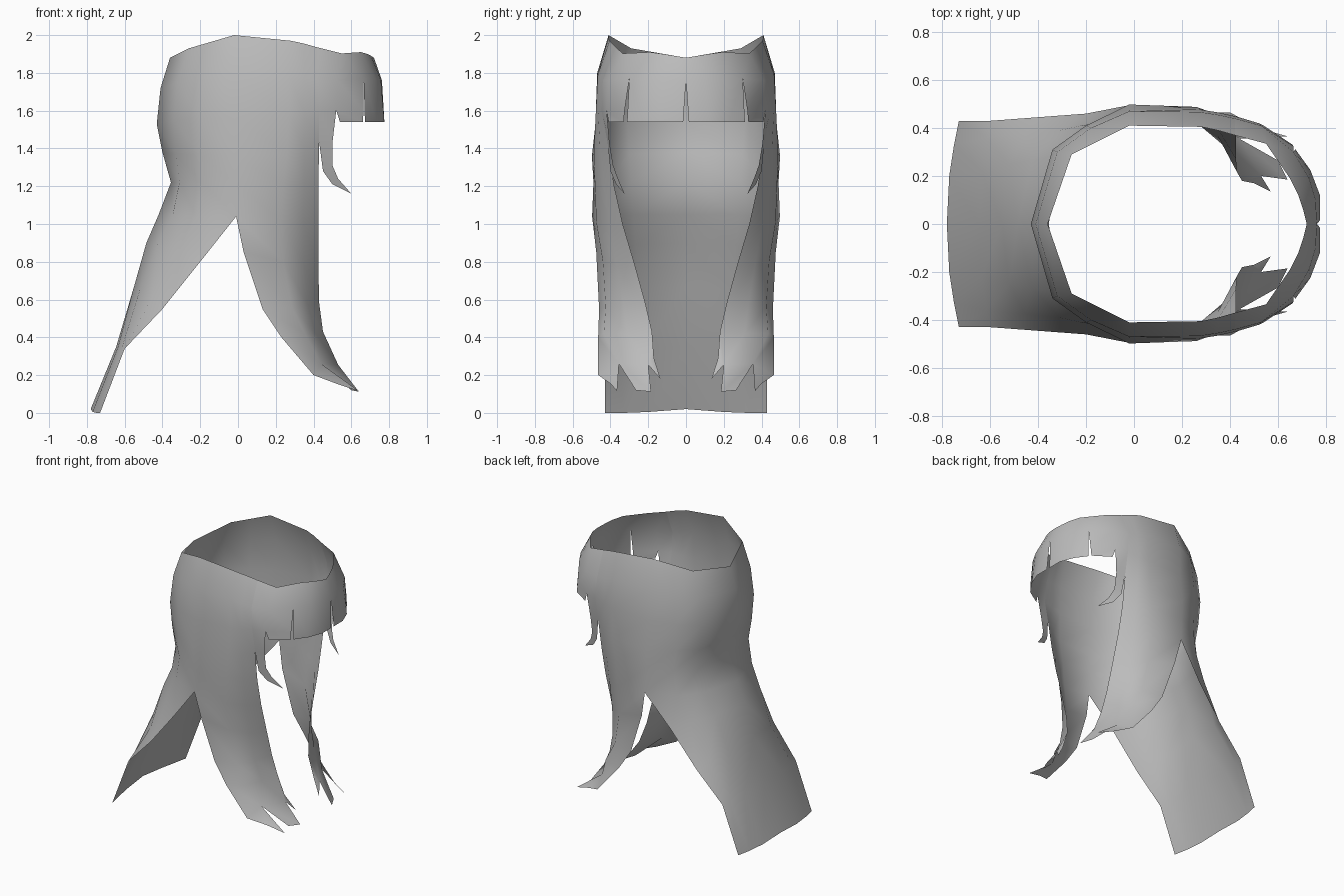
import bpy, bmesh

mat = bpy.data.materials.new("plain grey")
mat.diffuse_color = (0.5, 0.5, 0.5, 1)


def build(name, panels, tips=()):
    """Skin each grid of rows, weld shared edges, mirror across y."""
    bm = bmesh.new()

    def face(pts):
        bm.faces.new([bm.verts.new(p) for p in pts])

    for rows in panels:
        for a, b in zip(rows, rows[1:]):
            for i in range(len(a) - 1):
                face((a[i], a[i + 1], b[i + 1], b[i]))
    for tip in tips:
        face(tip)
    bmesh.ops.remove_doubles(bm, verts=bm.verts, dist=0.001)
    me = bpy.data.meshes.new(name)
    bm.to_mesh(me)
    bm.free()
    me.materials.append(mat)
    for p in me.polygons:
        p.use_smooth = True
    ob = bpy.data.objects.new(name, me)
    bpy.context.collection.objects.link(ob)
    m = ob.modifiers.new("mirror", 'MIRROR')
    m.use_axis = (False, True, False)
    m.merge_threshold = 0.002
    return ob


# Seam between back and side hair, from the rim down to the split
seam = [(-.02, .41, 2.0), (-.02, .47, 1.8), (-.02, .475, 1.57),
        (-.02, .498, 1.36), (-.02, .49, 1.22), (-.01, .497, 1.04)]

# Back hair: centre line to seam, then the long tail
back = [
    [(-.36, 0, 1.88), (-.26, .29, 1.93), (-.14, .35, 1.965), seam[0]],
    [(-.41, 0, 1.72), (-.32, .30, 1.75), (-.18, .40, 1.78), seam[1]],
    [(-.43, 0, 1.53), (-.34, .31, 1.55), (-.20, .41, 1.56), seam[2]],
    [(-.40, 0, 1.38), (-.33, .30, 1.37), (-.20, .41, 1.365), seam[3]],
    [(-.355, 0, 1.22), (-.31, .29, 1.22), (-.19, .415, 1.22), seam[4]],
    [(-.42, 0, 1.05), (-.345, .28, 1.05), (-.22, .41, 1.04), seam[5]],
    [(-.485, 0, .90), (-.425, .265, .89), (-.31, .39, .86), (-.20, .46, .80)],
    [(-.55, 0, .67), (-.52, .25, .65), (-.455, .375, .61), (-.40, .445, .55)],
    [(-.645, 0, .35), (-.635, .22, .35), (-.615, .36, .345), (-.60, .43, .34)],
    [(-.78, 0, .02), (-.77, .20, .005), (-.75, .33, 0), (-.73, .43, 0)],
]

# Front edge of the side hair, shared with the fringe above the slit
edge = [(.42, .37, 1.935), (.42, .44, 1.76), (.43, .447, 1.6), (.43, .415, 1.43)]

# Side hair: seam to front edge, wrapping inwards lower down
side = [
    [seam[0], (.28, .405, 1.97), (.35, .39, 1.955), edge[0]],
    [seam[1], (.27, .467, 1.79), (.35, .455, 1.775), edge[1]],
    [seam[2], (.27, .478, 1.58), (.35, .465, 1.59), edge[2]],
    [seam[3], (.26, .488, 1.37), (.35, .455, 1.39), edge[3]],
    [seam[4], (.24, .482, 1.21), (.35, .435, 1.21), (.425, .38, 1.2)],
    [seam[5], (.23, .475, 1.01), (.345, .405, 1.0), (.425, .335, 1.0)],
    [(.03, .475, .85), (.24, .44, .80), (.35, .365, .78), (.425, .27, .78)],
    [(.13, .46, .55), (.285, .425, .56), (.37, .33, .57), (.43, .215, .58)],
    [(.23, .465, .40), (.355, .435, .42), (.41, .31, .42), (.45, .18, .43)],
]
# Three pointed wisps at the end of the side hair, split by two notches
heel, outer_notch, inner_notch = (.40, .465, .20), (.44, .355, .26), (.53, .20, .255)
last = side[-1]
wisps = [
    (last[0], last[1], outer_notch, heel),
    (last[1], last[2], outer_notch),
    (last[2], last[3], inner_notch, outer_notch),
    (heel, outer_notch, (.64, .365, .115), (.52, .40, .155)),
    (outer_notch, inner_notch, (.64, .185, .112), (.60, .265, .12)),
    (last[3], (.50, .17, .29), (.57, .135, .18), inner_notch),
]
build("long_hair", [back, side], wisps)

# Fringe: temple to slit, then slit to the centre parting
temple = [(.55, .335, 1.903), (.53, .41, 1.76), (.52, .42, 1.6)]
slit = [(.65, .19, 1.91), (.665, .30, 1.77)]
fringe_side = [
    [edge[0], temple[0], slit[0]],
    [edge[1], temple[1], slit[1]],
]
fringe_temple = [
    [temple[1], slit[1]],
    [temple[2], (.664, .325, 1.6)],
    [(.54, .41, 1.54), (.662, .33, 1.54)],
]
fringe_front = [
    [slit[0], (.685, .12, 1.90), (.705, .06, 1.89), (.72, 0, 1.88)],
    [slit[1], (.73, .19, 1.765), (.757, .10, 1.76), (.762, 0, 1.76)],
    [(.672, .312, 1.54), (.735, .225, 1.54), (.775, .12, 1.54), (.775, .015, 1.54)],
]
# Curl hanging in front of the ear
curl = [
    [edge[1], temple[1]],
    [edge[2], temple[2]],
    [edge[3], (.50, .405, 1.43)],
    [(.45, .40, 1.28), (.50, .385, 1.31)],
    [(.50, .37, 1.21), (.53, .36, 1.24)],
]
curl_tip = [(curl[-1][0], curl[-1][1], (.60, .325, 1.16))]
build("fringe", [fringe_side, fringe_temple, fringe_front, curl], curl_tip)
